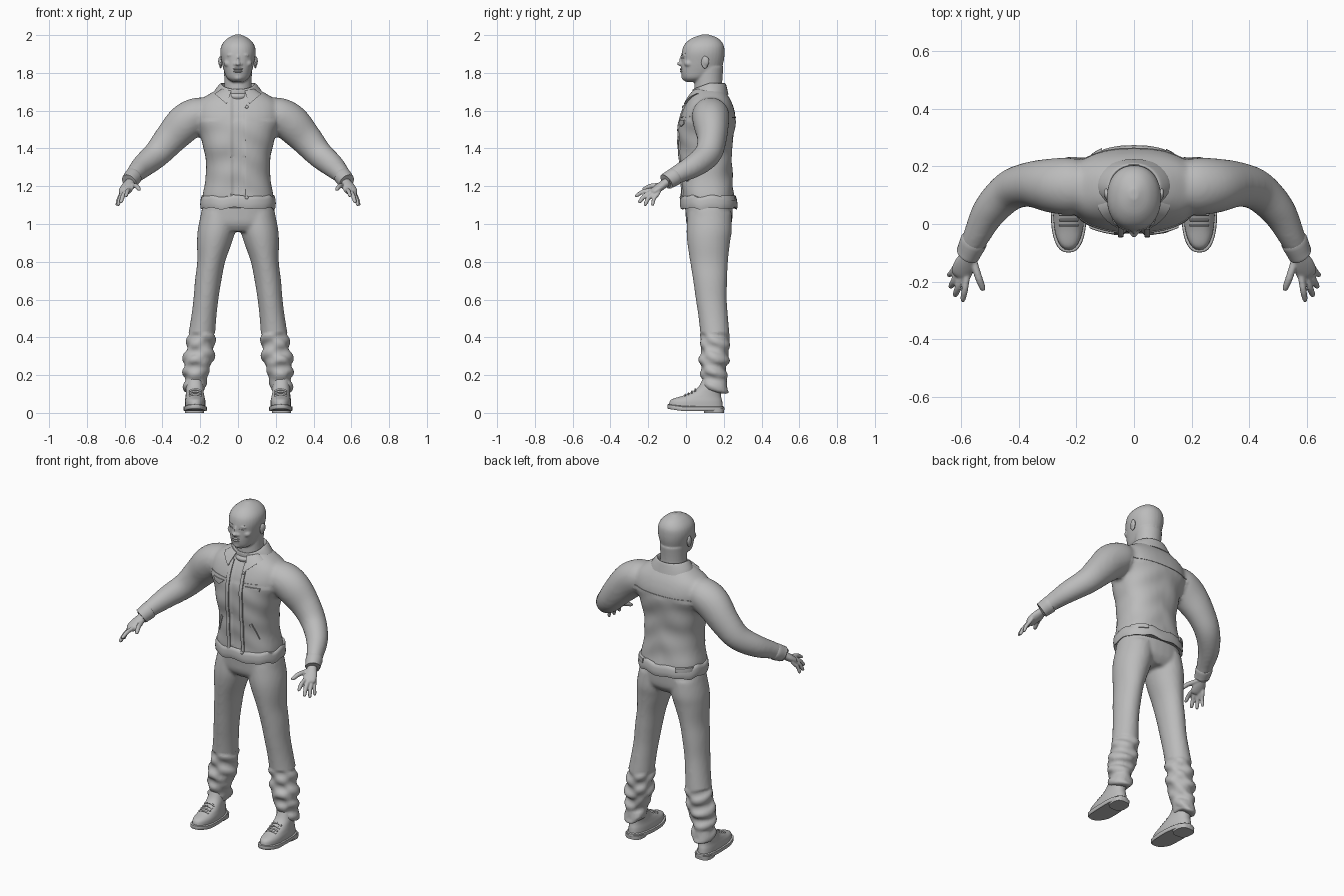
import bpy, bmesh, math, random
from mathutils import Vector, Matrix
from mathutils.bvhtree import BVHTree

random.seed(4)
if "Cube" in bpy.data.objects:
    bpy.data.objects.remove(bpy.data.objects["Cube"])

GREY = (0.5, 0.5, 0.5, 1)
mat = bpy.data.materials.new("plain grey")
mat.use_nodes = True
mat.diffuse_color = GREY
mat.node_tree.nodes["Principled BSDF"].inputs["Base Color"].default_value = GREY


def spline(points, steps):
    """Smooth curve through tuples of any length."""
    pts = [Vector(p) for p in points]
    out = []
    for i in range(len(pts) - 1):
        a, b, c, d = pts[max(i - 1, 0)], pts[i], pts[i + 1], pts[min(i + 2, len(pts) - 1)]
        for k in range(steps):
            t = k / steps
            out.append(b + (c - a) * t / 2 + (a * 2 - b * 5 + c * 4 - d) * t * t / 2
                       + (b * 3 - a - c * 3 + d) * t ** 3 / 2)
    return out + [pts[-1]]


def loft(bm, points, side=1, upright=True, sides=32, power=2.0, steps=5, ragged=0):
    """Skin elliptic rings (x, y, z, radius a, radius b); upright rings lie flat."""
    path = spline(points, steps)
    rings = []
    for i, p in enumerate(path):
        centre = Vector(p[:3])
        u, v = Vector((1, 0, 0)), Vector((0, 1, 0))
        if not upright:
            t = Vector(path[min(i + 1, len(path) - 1)][:3]) - Vector(path[max(i - 1, 0)][:3])
            u = t.cross(Vector((0, 0, 1))).normalized()
            v = u.cross(t).normalized()
        ring = []
        for k in range(sides):
            a = 2 * math.pi * k / sides
            c, s = math.cos(a), math.sin(a)
            q = centre + u * p[3] * math.copysign(abs(c) ** (2 / power), c) \
                + v * p[4] * math.copysign(abs(s) ** (2 / power), s)
            q.z += ragged * (math.sin(7 * a) + math.sin(11 * a + 1)) / 2
            ring.append(bm.verts.new((q.x * side, q.y, q.z)))
        rings.append(ring)
    for r, q in zip(rings, rings[1:]):
        for k in range(sides):
            bm.faces.new((r[k], r[(k + 1) % sides], q[(k + 1) % sides], q[k]))
    bm.faces.new(rings[0])
    bm.faces.new(rings[-1])


def ball(bm, centre, radii, tilt=0):
    m = Matrix.Translation(centre) @ Matrix.Rotation(tilt, 4, 'Y') @ Matrix.Diagonal((*radii, 1))
    bmesh.ops.create_uvsphere(bm, u_segments=20, v_segments=12, radius=1, matrix=m)


def finish(name, bm, voxel=0, relax=0, angle=50):
    """Make an object; with a voxel size, fuse its pieces into one skin."""
    bmesh.ops.recalc_face_normals(bm, faces=bm.faces)
    mesh = bpy.data.meshes.new(name)
    bm.to_mesh(mesh)
    bm.free()
    ob = bpy.data.objects.new(name, mesh)
    bpy.context.collection.objects.link(ob)
    if voxel:
        mod = ob.modifiers.new("fuse", 'REMESH')
        mod.mode, mod.voxel_size = 'VOXEL', voxel
        mod = ob.modifiers.new("relax", 'SMOOTH')
        mod.factor, mod.iterations = 0.5, relax
        dg = bpy.context.evaluated_depsgraph_get()
        fused = bpy.data.meshes.new_from_object(ob.evaluated_get(dg))
        ob.modifiers.clear()
        ob.data = fused
    ob.data.materials.clear()
    ob.data.materials.append(mat)
    bpy.ops.object.select_all(action='DESELECT')
    ob.select_set(True)
    bpy.context.view_layer.objects.active = ob
    bpy.ops.object.shade_smooth_by_angle(angle=math.radians(angle))
    return ob


def tree_of(ob):
    return BVHTree.FromPolygons([v.co for v in ob.data.vertices],
                                [p.vertices for p in ob.data.polygons])


def plate(name, tree, corners, thick, front=1, n=10, m=4):
    """Lay a four-cornered (x, z) patch over a surface, seen from front or back."""
    bm = bmesh.new()
    a, b, c, d = [Vector(p) for p in corners]
    layers = []
    for lift in (thick, -0.006):
        grid = []
        for i in range(n + 1):
            for j in range(m + 1):
                p = a.lerp(b, i / n).lerp(d.lerp(c, i / n), j / m)
                hit = tree.ray_cast(Vector((p.x, -front, p.y)), Vector((0, front, 0)))[0]
                y = hit.y if hit else 0.1
                grid.append(bm.verts.new((p.x, y - front * lift, p.y)))
        layers.append(grid)
    for g in layers:
        for i in range(n):
            for j in range(m):
                k = i * (m + 1) + j
                bm.faces.new((g[k], g[k + 1], g[k + m + 2], g[k + m + 1]))
    top, low = layers
    rim = [e for e in bm.edges if e.is_boundary and e.verts[0] in set(top)]
    twin = dict(zip(top, low))
    for e in rim:
        p, q = e.verts
        bm.faces.new((p, q, twin[q], twin[p]))
    return finish(name, bm, angle=40)


# Jacket: torso and sleeves fused
bm = bmesh.new()
loft(bm, [(0, .12, 1.1, .188, .142), (0, .113, 1.2, .182, .138), (0, .107, 1.3, .167, .136),
          (0, .103, 1.4, .183, .142), (0, .107, 1.48, .205, .147), (0, .117, 1.57, .23, .145),
          (0, .122, 1.64, .215, .122), (0, .124, 1.69, .15, .092), (0, .125, 1.72, .09, .07)], power=2.4)
for s in (1, -1):
    loft(bm, [(.15, .13, 1.6, .075, .07), (.21, .13, 1.58, .098, .092), (.28, .133, 1.535, .095, .1),
              (.36, .137, 1.45, .078, .086), (.43, .115, 1.37, .07, .073), (.5, .045, 1.31, .06, .063),
              (.545, -.04, 1.265, .047, .05), (.572, -.095, 1.23, .04, .042)], s, upright=False)
jacket = finish("jacket", bm, .011, 7)

# Soft cloth folds and the recessed front opening
for v in jacket.data.vertices:
    x, y, z = v.co
    if abs(x) < .2 and z < 1.55:
        v.co += v.normal * .004 * math.sin(38 * z + 14 * abs(x)) * math.sin(17 * x + 9 * z)
    if abs(x) < .034 and y < .06 and z < 1.71:
        v.co.y += .012
skin = tree_of(jacket)

# Hem band with a worn lower edge
bm = bmesh.new()
loft(bm, [(0, .12, 1.09, .185, .138), (0, .12, 1.083, .197, .149), (0, .12, 1.11, .2, .153),
          (0, .119, 1.145, .194, .147), (0, .119, 1.148, .18, .138)], sides=72, power=2.4, steps=2, ragged=.007)
finish("hem_band", bm)

# Placket edges, pockets, collar points and seams
for s, side in ((1, "left"), (-1, "right")):
    plate(side + "_placket", skin, [(s * .036, 1.67), (s * .036, 1.1), (s * .056, 1.1), (s * .056, 1.67)], .007, n=30)
    plate(side + "_chest_flap", skin, [(s * .07, 1.55), (s * .155, 1.55), (s * .15, 1.53), (s * .11, 1.515)], .007)
    plate(side + "_chest_seam", skin, [(s * .058, 1.566), (s * .19, 1.572), (s * .19, 1.567), (s * .058, 1.56)], .003)
    plate(side + "_pocket_welt", skin, [(s * .092, 1.32), (s * .125, 1.225), (s * .137, 1.23), (s * .105, 1.325)], .007)
    plate(side + "_collar_point", skin, [(s * .035, 1.705), (s * .06, 1.635), (s * .125, 1.69), (s * .085, 1.715)], .013)
    plate(side + "_back_tab", skin, [(s * .11, 1.15), (s * .18, 1.15), (s * .18, 1.125), (s * .11, 1.125)], .022, -1)
plate("back_yoke_seam", skin, [(-.19, 1.56), (.19, 1.56), (.19, 1.566), (-.19, 1.566)], .003, -1, n=24)

# Buttons down the front
bm = bmesh.new()
for z in (1.14, 1.62):
    ball(bm, (.046, skin.ray_cast(Vector((.046, -1, z)), Vector((0, 1, 0)))[0].y - .008, z), (.009, .005, .009))
finish("buttons", bm)

# Collar and shirt neckband
bm = bmesh.new()
loft(bm, [(0, .13, 1.685, .135, .095), (0, .126, 1.715, .118, .092), (0, .122, 1.743, .094, .088),
          (0, .122, 1.74, .084, .08), (0, .12, 1.71, .075, .076)], power=2.1)
for v in bm.verts:
    v.co.z -= max(0, .12 - v.co.y) * .38
finish("collar", bm, angle=60)
bm = bmesh.new()
loft(bm, [(0, .108, 1.68, .078, .08), (0, .108, 1.7, .084, .088), (0, .11, 1.712, .078, .082)])
for v in bm.verts:
    v.co.z -= max(0, .12 - v.co.y) * .25
finish("shirt_neckband", bm)

# Head: skull, neck and face forms fused
bm = bmesh.new()
loft(bm, [(0, .045, 1.752, .03, .045), (0, .055, 1.772, .058, .073), (0, .077, 1.81, .074, .103),
          (0, .087, 1.86, .087, .112), (0, .091, 1.91, .094, .113), (0, .095, 1.95, .085, .103),
          (0, .1, 1.983, .055, .07), (0, .103, 2.003, .014, .018)], power=2.15)
loft(bm, [(0, .125, 1.64, .085, .085), (0, .118, 1.73, .073, .074), (0, .122, 1.83, .075, .076)])
ball(bm, (0, -.018, 1.868), (.009, .017, .03))
ball(bm, (0, -.03, 1.848), (.014, .018, .011))
ball(bm, (0, -.004, 1.776), (.026, .02, .018))
ball(bm, (0, -.01, 1.812), (.034, .018, .022))
for s in (1, -1):
    ball(bm, (s * .016, -.02, 1.846), (.009, .013, .009))
    ball(bm, (s * .032, -.006, 1.896), (.026, .014, .008), s * .15)
    ball(bm, (s * .05, .015, 1.85), (.026, .025, .02))
head = finish("head", bm, .0055, 4)
face = tree_of(head)
for s, side in ((1, "left"), (-1, "right")):
    bm = bmesh.new()
    ball(bm, (s * .092, .1, 1.856), (.008, .02, .034))
    ball(bm, (s * .096, .106, 1.862), (.009, .018, .025))
    finish(side + "_ear", bm, .004, 2)
    plate(side + "_eyebrow", face, [(s * .014, 1.893), (s * .056, 1.901), (s * .056, 1.906), (s * .014, 1.9)], .002)
    plate(side + "_eyelid", face, [(s * .018, 1.876), (s * .046, 1.877), (s * .043, 1.881), (s * .022, 1.882)], .004)
bm = bmesh.new()
for z, w in ((1.82, .027), (1.808, .024)):
    y = face.ray_cast(Vector((0, -1, z)), Vector((0, 1, 0)))[0].y
    ball(bm, (0, y + .006, z), (w, .012, .0065))
finish("lips", bm)

# Trousers: hips and legs fused, with bunched ankles
bm = bmesh.new()
loft(bm, [(0, .12, 1.14, .172, .128), (0, .122, 1.06, .196, .125), (0, .122, 1.0, .196, .118),
          (0, .12, .96, .15, .09)], power=2.4)
for s in (1, -1):
    loft(bm, [(.1, .125, 1.06, .095, .115), (.113, .123, .97, .1, .12), (.125, .12, .9, .092, .113),
              (.142, .122, .8, .074, .1), (.158, .128, .7, .07, .09), (.17, .134, .6, .066, .082),
              (.182, .145, .5, .067, .078), (.194, .154, .4, .072, .077), (.203, .152, .32, .077, .074),
              (.212, .148, .275, .084, .08), (.217, .145, .245, .067, .068), (.222, .148, .21, .07, .07),
              (.226, .15, .18, .058, .062), (.228, .155, .15, .062, .072), (.228, .16, .115, .055, .064)], s)
trousers = finish("trousers", bm, .01, 4)
for v in trousers.data.vertices:
    x, y, z = v.co
    if z < .42:
        v.co += v.normal * .008 * math.sin(75 * z + 28 * y) * math.sin(40 * abs(x) + 22 * y)
        v.co.z -= .15 * max(0, y - .15) if z < .16 else 0

# Shoes: soles, heels, uppers and laces
for s, side in ((1, "left"), (-1, "right")):
    def shoe_part(part, rings, **kw):
        bm = bmesh.new()
        loft(bm, rings, s, **kw)
        for v in bm.verts:
            v.co.x += s * .05 * (v.co.y - .05) * (1 if v.co.y > .05 else -.1)
            v.co.z += .012 * max(0, -.02 - v.co.y) / .08
        return finish(side + "_" + part, bm, angle=40)
    shoe_part("sole", [(.226, .052, .01, .058, .147), (.226, .052, .016, .062, .151),
                       (.226, .052, .032, .061, .15), (.226, .052, .035, .055, .144)], power=2.5, steps=2)
    shoe_part("heel", [(.226, .148, 0, .05, .053), (.226, .148, .025, .052, .054)], power=2.8, steps=1)
    upper = shoe_part("shoe_upper", [(.226, .052, .03, .054, .143), (.226, .056, .06, .054, .136),
                                     (.226, .078, .085, .05, .108), (.226, .105, .108, .047, .08),
                                     (.226, .13, .14, .046, .062), (.226, .142, .19, .042, .05)], power=2.3)
    top = tree_of(upper)
    bm = bmesh.new()
    for k in range(4):
        y, arc = -.005 + .018 * k, []
        for dx in (-.032, -.016, 0, .016, .032):
            hit = top.ray_cast(Vector((s * .226 + dx, y, 1)), Vector((0, 0, -1)))[0]
            arc.append((hit.x, hit.y, hit.z + .002, .004, .005))
        loft(bm, arc, upright=False, sides=8, steps=3)
    finish(side + "_laces", bm)

# Hands: palm and fingers fused, plus the sleeve cuff
fingers = [((.578, -.175, 1.182), (.594, -.27, 1.148), .0115), ((.597, -.178, 1.172), (.621, -.252, 1.113), .012),
           ((.612, -.168, 1.162), (.637, -.222, 1.097), .0115), ((.62, -.15, 1.158), (.643, -.18, 1.097), .0105),
           ((.556, -.13, 1.205), (.521, -.232, 1.183), .013)]
for s, side in ((1, "left"), (-1, "right")):
    bm = bmesh.new()
    loft(bm, [(.558, -.075, 1.238, .025, .022), (.574, -.108, 1.218, .027, .022), (.587, -.14, 1.195, .036, .022),
              (.598, -.17, 1.174, .036, .018), (.603, -.182, 1.165, .028, .012)], s, upright=False)
    for base, tip, r in fingers:
        a, b = Vector(base), Vector(tip)
        mid = a.lerp(b, .5) + Vector((0, -.004, .007))
        loft(bm, [(*a.lerp(b, -.3), r, r), (*a, r, r), (*mid, r, r), (*a.lerp(b, .88), r * .85, r * .85),
                  (*b, r * .4, r * .4)], s, upright=False, sides=12, steps=4)
    finish(side + "_hand", bm, .0045, 3)
    bm = bmesh.new()
    loft(bm, [(.552, -.055, 1.254, .04, .042), (.555, -.06, 1.251, .047, .048), (.571, -.095, 1.231, .043, .045),
              (.576, -.104, 1.225, .042, .044), (.575, -.102, 1.226, .033, .035)], s, upright=False, steps=3)
    finish(side + "_cuff", bm)
